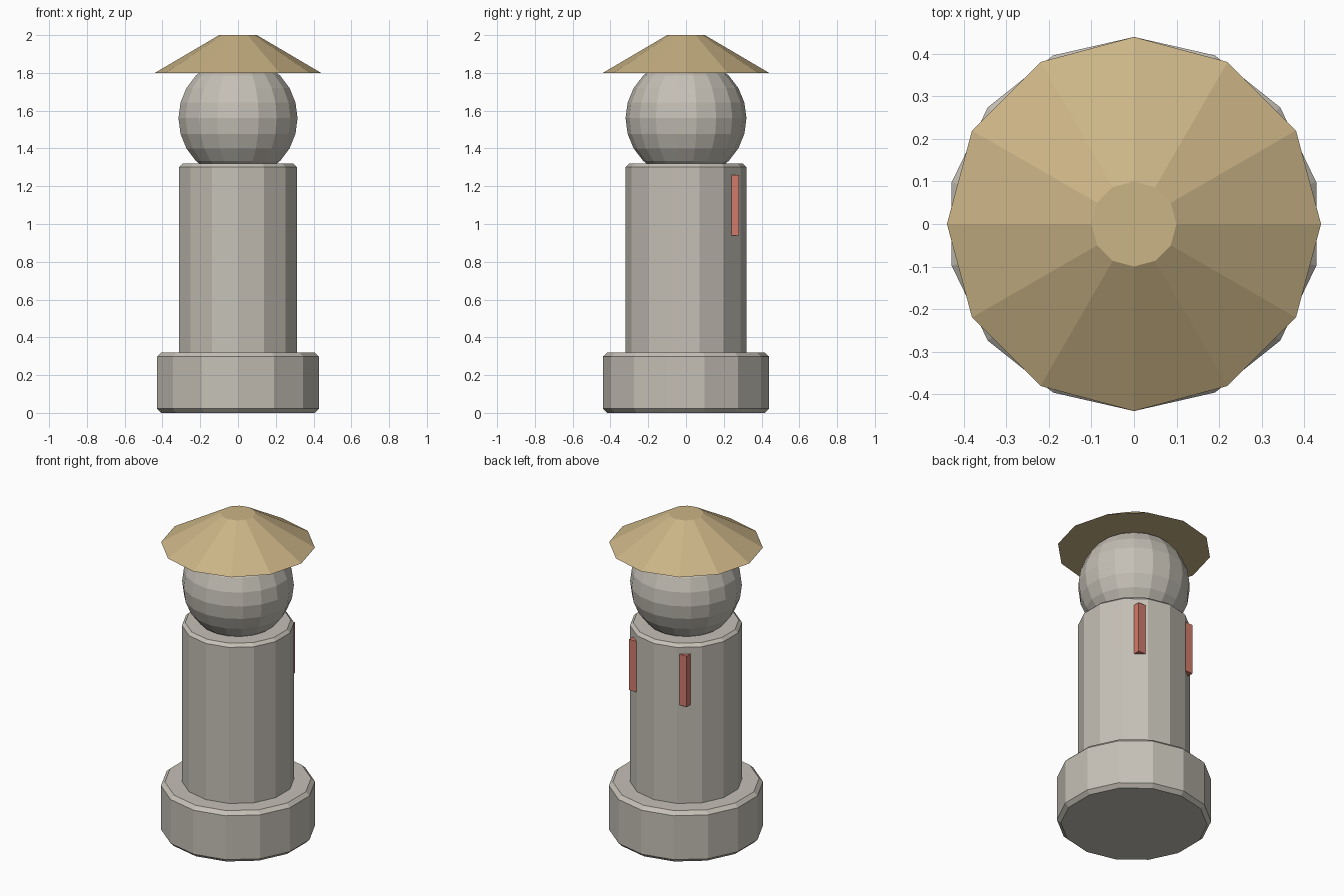
import bpy

if "Cube" in bpy.data.objects:
    bpy.data.objects.remove(bpy.data.objects["Cube"])


def material(name, rgb):
    m = bpy.data.materials.new(name)
    m.diffuse_color = (*rgb, 1)
    m.use_nodes = True
    m.node_tree.nodes["Principled BSDF"].inputs["Base Color"].default_value = m.diffuse_color
    return m


stone = material("stone", (0.56, 0.53, 0.47))
straw = material("straw", (0.60, 0.46, 0.24))
red = material("red_paint", (0.65, 0.20, 0.15))


def finish(name, mat, bevel=0):
    ob = bpy.context.object
    ob.name = name
    ob.data.materials.append(mat)
    if bevel:
        mod = ob.modifiers.new("bevel", 'BEVEL')
        mod.width = bevel
        mod.segments = 1
        mod.limit_method = 'ANGLE'
        mod.angle_limit = 0.7
    return ob


def drum(name, sides, r1, r2, z0, z1, mat, bevel=0):
    bpy.ops.mesh.primitive_cone_add(vertices=sides, radius1=r1, radius2=r2,
                                    depth=z1 - z0, location=(0, 0, (z0 + z1) / 2))
    return finish(name, mat, bevel)


# Stone base and shaft
drum("base", 14, 0.44, 0.44, 0.0, 0.32, stone, 0.022)
drum("shaft", 14, 0.32, 0.32, 0.30, 1.32, stone, 0.018)

# Round head
bpy.ops.mesh.primitive_uv_sphere_add(segments=18, ring_count=12, radius=0.32,
                                     location=(0, 0, 1.56))
finish("head", stone)

# Conical straw hat
drum("hat", 12, 0.44, 0.10, 1.80, 2.0, straw)

# Two red strips on the back
for side, label in ((-1, "left"), (1, "right")):
    bpy.ops.mesh.primitive_cube_add(size=1, location=(side * 0.175, 0.26, 1.10))
    ob = finish("strip_" + label, red)
    ob.scale = (0.05, 0.04, 0.32)
